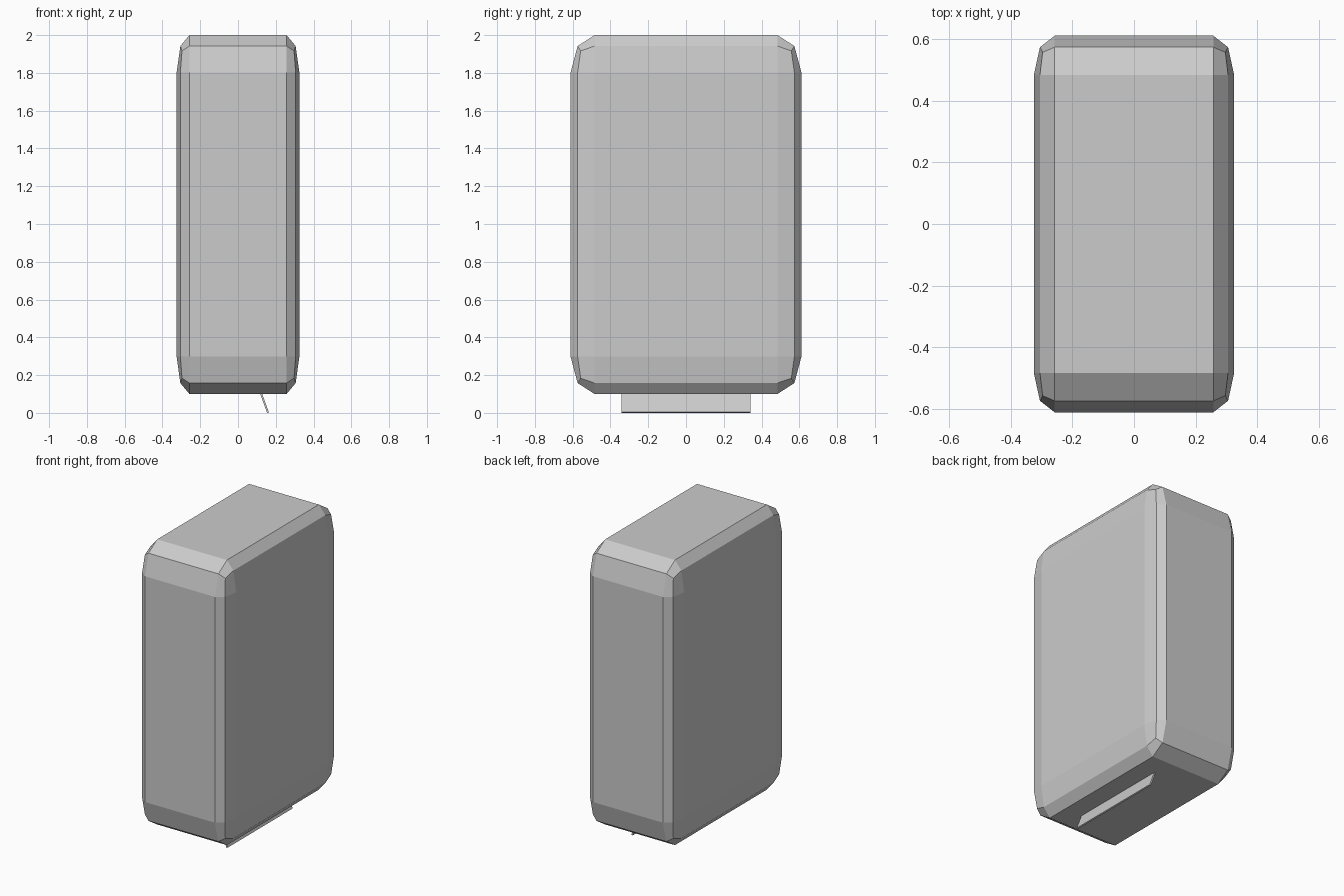
import bpy, bmesh
from mathutils import Matrix

if "Cube" in bpy.data.objects:
    bpy.data.objects.remove(bpy.data.objects["Cube"])


def add_object(name, bm):
    bmesh.ops.recalc_face_normals(bm, faces=bm.faces)
    mesh = bpy.data.meshes.new(name)
    bm.to_mesh(mesh)
    bm.free()
    obj = bpy.data.objects.new(name, mesh)
    bpy.context.collection.objects.link(obj)
    return obj


# body: cube with a two-step rounded bevel, then stretched to size
bm = bmesh.new()
bmesh.ops.create_cube(bm, size=2)
bmesh.ops.bevel(bm, geom=bm.edges[:], offset=0.208, segments=2,
                profile=0.5, affect='EDGES')
bmesh.ops.scale(bm, vec=(0.325, 0.611, 0.95), verts=bm.verts)
bmesh.ops.translate(bm, vec=(0, 0, 1.05), verts=bm.verts)
add_object("body", bm)

# bottom flap: thin tilted plate running along y
bm = bmesh.new()
profile = [(0.154, 0.0), (0.1634, 0.0034), (0.1264, 0.105), (0.117, 0.1016)]
face = bm.faces.new([bm.verts.new((x, -0.342, z)) for x, z in profile])
ext = bmesh.ops.extrude_face_region(bm, geom=[face])
moved = [g for g in ext["geom"] if isinstance(g, bmesh.types.BMVert)]
bmesh.ops.translate(bm, vec=(0, 0.684, 0), verts=moved)
add_object("bottom_flap", bm)
